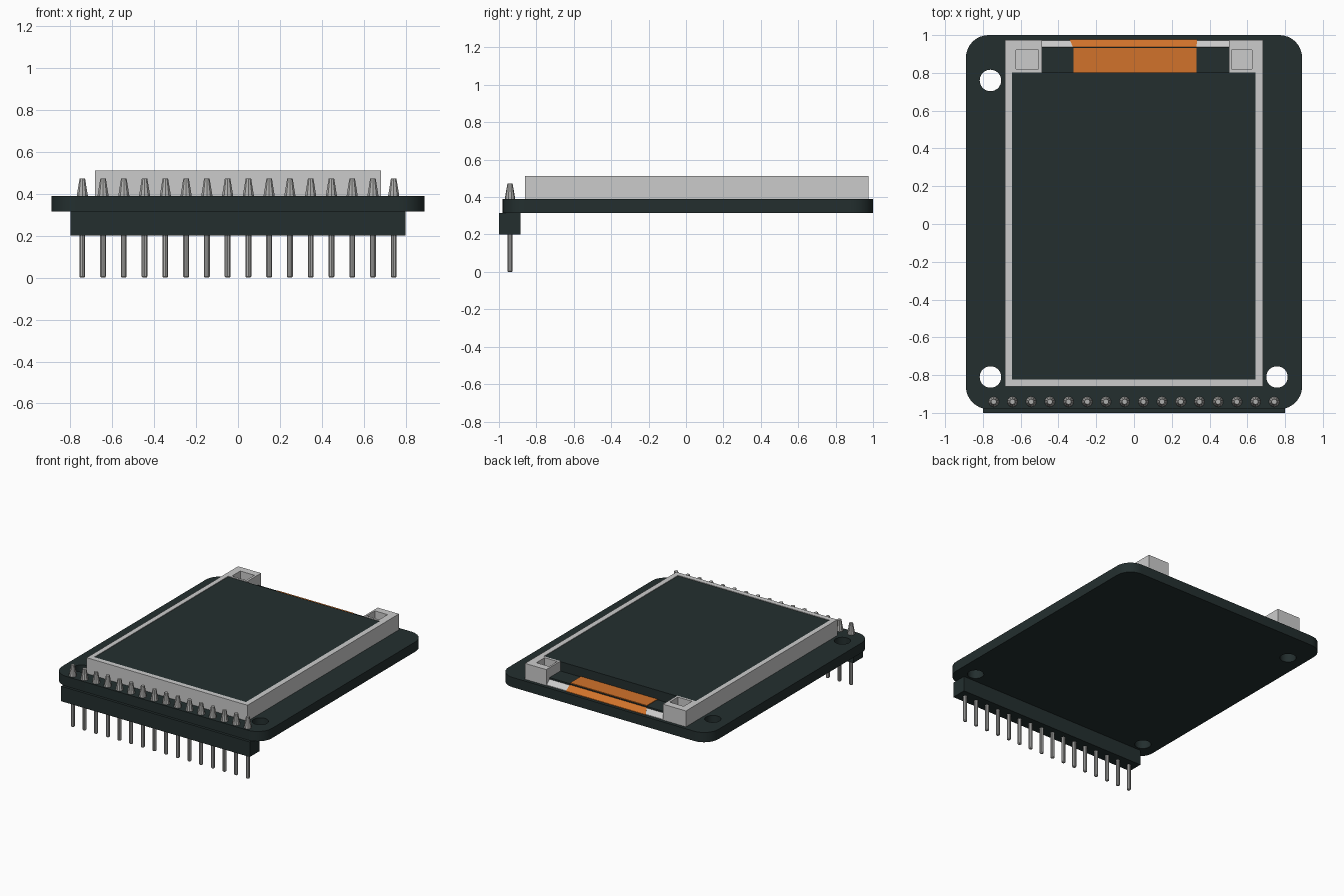
import bpy, bmesh, math

if "Cube" in bpy.data.objects:
    bpy.data.objects.remove(bpy.data.objects["Cube"])


def material(name, rgb):
    m = bpy.data.materials.new(name)
    m.diffuse_color = (*rgb, 1)
    m.use_nodes = True
    m.node_tree.nodes["Principled BSDF"].inputs["Base Color"].default_value = m.diffuse_color
    return m


BLACK = material("dark board", (0.017, 0.028, 0.028))
WHITE = material("pale plastic", (0.60, 0.60, 0.60))
METAL = material("pin metal", (0.43, 0.43, 0.42))
ORANGE = material("orange flex", (0.64, 0.17, 0.024))


def add(name, mesh, mat):
    mesh.materials.clear()
    mesh.materials.append(mat)
    ob = bpy.data.objects.new(name, mesh)
    bpy.context.collection.objects.link(ob)
    return ob


def rect(x0, x1, y0, y1):
    return [(x0, y0), (x1, y0), (x1, y1), (x0, y1)]


def circle(cx, cy, r, n=28):
    return [(cx + r * math.cos(2 * math.pi * i / n),
             cy + r * math.sin(2 * math.pi * i / n)) for i in range(n)]


def rounded(x0, x1, y0, y1, r, n=8):
    corners = [(x1 - r, y1 - r), (x0 + r, y1 - r), (x0 + r, y0 + r), (x1 - r, y0 + r)]
    return [(cx + r * math.cos(math.pi / 2 * (k + i / n)),
             cy + r * math.sin(math.pi / 2 * (k + i / n)))
            for k, (cx, cy) in enumerate(corners) for i in range(n + 1)]


def plate(name, loops, z0, z1, mat):
    """Flat outline (first loop) with holes (other loops), extruded from z0 to z1."""
    cu = bpy.data.curves.new(name + "_outline", 'CURVE')
    cu.dimensions = '2D'
    cu.fill_mode = 'BOTH'
    cu.extrude = (z1 - z0) / 2
    for pts in loops:
        sp = cu.splines.new('POLY')
        sp.points.add(len(pts) - 1)
        for p, (x, y) in zip(sp.points, pts):
            p.co = (x, y, 0, 1)
        sp.use_cyclic_u = True
    tmp = bpy.data.objects.new("outline", cu)
    bpy.context.collection.objects.link(tmp)
    dg = bpy.context.evaluated_depsgraph_get()
    mesh = bpy.data.meshes.new_from_object(tmp.evaluated_get(dg))
    bpy.data.objects.remove(tmp)
    bpy.data.curves.remove(cu)
    bm = bmesh.new()
    bm.from_mesh(mesh)
    bmesh.ops.remove_doubles(bm, verts=bm.verts, dist=1e-5)
    bmesh.ops.translate(bm, verts=bm.verts, vec=(0, 0, (z0 + z1) / 2))
    bmesh.ops.recalc_face_normals(bm, faces=bm.faces)
    for f in bm.faces:
        f.smooth = False
    bm.to_mesh(mesh)
    bm.free()
    return add(name, mesh, mat)


def ramp(name, top_x, low_x, y0, y1, z0, z1, mat):
    """Wedge sloping down towards the back edge."""
    pts = [(top_x[0], y0, z1), (top_x[1], y0, z1), (low_x[1], y1, z0 + 0.004),
           (low_x[0], y1, z0 + 0.004)]
    bm = bmesh.new()
    top = [bm.verts.new(p) for p in pts]
    low = [bm.verts.new((x, y, z0)) for x, y, z in pts]
    bm.faces.new(top)
    bm.faces.new(low[::-1])
    for i in range(4):
        j = (i + 1) % 4
        bm.faces.new((top[j], top[i], low[i], low[j]))
    bmesh.ops.recalc_face_normals(bm, faces=bm.faces)
    mesh = bpy.data.meshes.new(name)
    bm.to_mesh(mesh)
    bm.free()
    return add(name, mesh, mat)


def cone(name, x, y, z0, z1, r0, r1, mat):
    bm = bmesh.new()
    bmesh.ops.create_cone(bm, cap_ends=True, segments=10, radius1=r0, radius2=r1, depth=z1 - z0)
    bmesh.ops.translate(bm, verts=bm.verts, vec=(x, y, (z0 + z1) / 2))
    mesh = bpy.data.meshes.new(name)
    bm.to_mesh(mesh)
    bm.free()
    return add(name, mesh, mat)


# circuit board with three mounting holes
board = plate("circuit_board", [rounded(-0.89, 0.89, -0.98, 1.0, 0.12)] +
              [circle(x, y, 0.057) for x, y in ((-0.76, 0.76), (-0.76, -0.81), (0.757, -0.81))],
              0.315, 0.39, BLACK)
bpy.context.view_layer.objects.active = board
board.select_set(True)
bpy.ops.object.shade_smooth_by_angle(angle=math.radians(30))
board.select_set(False)

# display frame: U shape ending in two lugs with square pockets
frame = [(-0.682, -0.86), (0.683, -0.86), (0.683, 0.975), (0.503, 0.975), (0.503, 0.803),
         (0.643, 0.803), (0.643, -0.822), (-0.645, -0.822), (-0.645, 0.803),
         (-0.487, 0.803), (-0.487, 0.975), (-0.682, 0.975)]
pockets = [rect(-0.625, -0.505, 0.82, 0.92), rect(0.517, 0.625, 0.82, 0.92)]
plate("display_frame", [frame] + pockets, 0.39, 0.512, WHITE)
for side, p in zip(("left", "right"), pockets):
    plate(side + "_pocket_floor", [p], 0.39, 0.44, WHITE)

# screen glass and the lower ledge behind it
plate("screen", [rect(-0.645, 0.643, -0.822, 0.803)], 0.39, 0.508, BLACK)
plate("screen_ledge", [rect(-0.487, 0.503, 0.803, 0.936)], 0.39, 0.436, BLACK)

# sloped back rail with the flex ribbon over it
ramp("back_rail", (-0.487, 0.503), (-0.487, 0.503), 0.936, 0.972, 0.39, 0.424, WHITE)
ramp("flex_ribbon_bend", (-0.322, 0.33), (-0.342, 0.335), 0.936, 0.977, 0.39, 0.428, ORANGE)
plate("flex_ribbon", [rect(-0.32, 0.33, 0.803, 0.932)], 0.436, 0.441, ORANGE)

# pin header: housing, pins and solder cones
plate("header_housing", [rect(-0.8, 0.8, -1.0, -0.885)], 0.2, 0.315, BLACK)
for i in range(16):
    x = (i - 7.5) * 0.099
    cone(f"pin_{i + 1}", x, -0.941, 0.006, 0.2, 0.0145, 0.0145, METAL)
    cone(f"pin_tip_{i + 1}", x, -0.941, 0.0, 0.006, 0.010, 0.0145, METAL)
    cone(f"solder_{i + 1}", x, -0.941, 0.39, 0.472, 0.028, 0.014, METAL)
